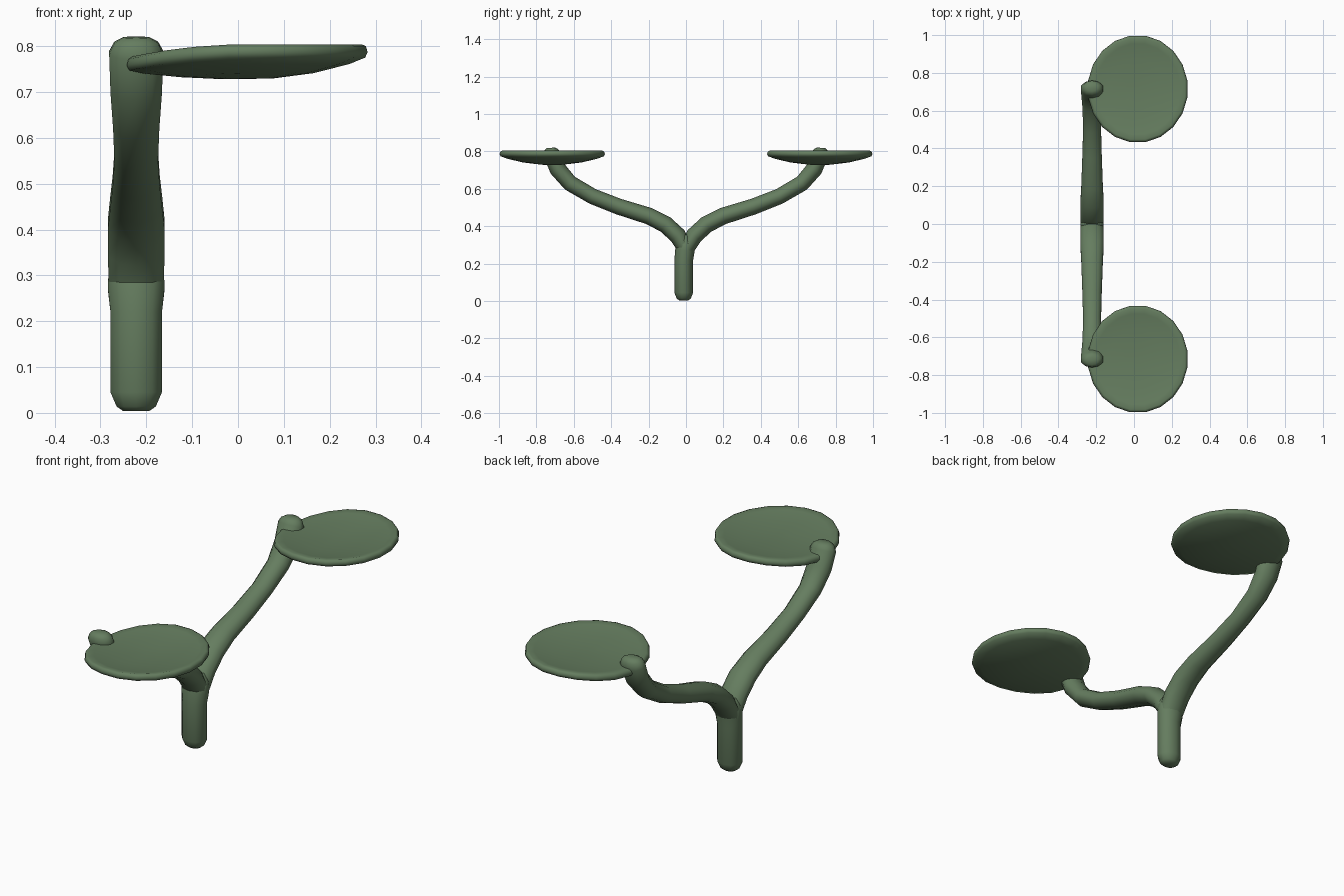
import bpy, bmesh, math
from mathutils import Vector

if "Cube" in bpy.data.objects:
    bpy.data.objects.remove(bpy.data.objects["Cube"])

GREEN = (0.13, 0.205, 0.115, 1)
green = bpy.data.materials.new("leaf green")
green.use_nodes = True
green.diffuse_color = GREEN
green.node_tree.nodes["Principled BSDF"].inputs["Base Color"].default_value = GREEN

STEM_X = -0.222


def loft(name, rings, angle):
    """Skin a list of vertex rings, cap both ends and smooth."""
    bm = bmesh.new()
    loops = [[bm.verts.new(p) for p in ring] for ring in rings]
    n = len(loops[0])
    for a, b in zip(loops, loops[1:]):
        for i in range(n):
            j = (i + 1) % n
            bm.faces.new((a[i], a[j], b[j], b[i]))
    for end in (loops[0], loops[-1]):
        mid = bm.verts.new(sum((v.co for v in end), Vector()) / n)
        for i in range(n):
            bm.faces.new((end[i], end[(i + 1) % n], mid))
    bmesh.ops.recalc_face_normals(bm, faces=bm.faces)
    mesh = bpy.data.meshes.new(name)
    bm.to_mesh(mesh)
    bm.free()
    mesh.materials.append(green)
    obj = bpy.data.objects.new(name, mesh)
    bpy.context.collection.objects.link(obj)
    bpy.ops.object.select_all(action='DESELECT')
    obj.select_set(True)
    bpy.context.view_layer.objects.active = obj
    bpy.ops.object.shade_smooth_by_angle(angle=math.radians(angle))
    return obj


def tube(name, path, sides=10):
    """Tube in the YZ plane; path points are (y, z, width radius, depth radius)."""
    pts = [Vector((STEM_X, p[0], p[1])) for p in path]
    rings = []
    for k, p in enumerate(path):
        along = (pts[min(k + 1, len(pts) - 1)] - pts[max(k - 1, 0)]).normalized()
        across = along.cross(Vector((1, 0, 0)))
        rings.append([pts[k] + Vector((1, 0, 0)) * p[2] * math.cos(t) + across * p[3] * math.sin(t)
                      for t in (2 * math.pi * (i + 0.5) / sides for i in range(sides))])
    return loft(name, rings, 60)


# Upright stem with a blunt chamfered foot
tube("stem", [(-0.012, 0.004, 0.03, 0.025), (-0.012, 0.014, 0.045, 0.038),
              (-0.012, 0.045, 0.059, 0.05), (-0.012, 0.22, 0.059, 0.05),
              (-0.006, 0.27, 0.065, 0.052), (0, 0.32, 0.063, 0.048), (0, 0.355, 0.04, 0.03)])

# Branch path from the fork up to the blunt tip
ARM = [(-0.005, 0.25, 0.055, 0.035), (0.008, 0.29, 0.063, 0.043),
       (0.045, 0.35, 0.065, 0.046), (0.11, 0.41, 0.065, 0.046),
       (0.2, 0.455, 0.06, 0.045), (0.36, 0.505, 0.054, 0.043),
       (0.5, 0.56, 0.05, 0.042), (0.62, 0.63, 0.053, 0.043),
       (0.685, 0.705, 0.059, 0.045), (0.718, 0.785, 0.062, 0.045),
       (0.723, 0.808, 0.05, 0.037), (0.724, 0.819, 0.03, 0.022)]

# Leaf profile: (radius fraction, height) from the dished top round to the belly
LEAF = [(0.2, 0.782), (0.55, 0.788), (0.85, 0.798), (0.95, 0.804), (0.985, 0.8),
        (1, 0.787), (0.98, 0.775), (0.85, 0.761), (0.55, 0.741), (0.2, 0.729)]
SIDES = 20

for side, label in ((-1, "front"), (1, "back")):
    tube(label + "_branch", [(side * y, z, w, d) for y, z, w, d in ARM])
    rings = []
    for r, z in LEAF:
        ring = []
        for i in range(SIDES):
            t = 2 * math.pi * (i + 0.5) / SIDES
            c, s = r * math.cos(t), r * math.sin(t)
            # The leaf droops toward its attachment
            droop = 0.03 * max(0, -c) ** 2
            ring.append((0.02 + 0.266 * c, side * 0.715 + 0.285 * s, z - droop))
        rings.append(ring)
    loft(label + "_leaf", rings, 60)
